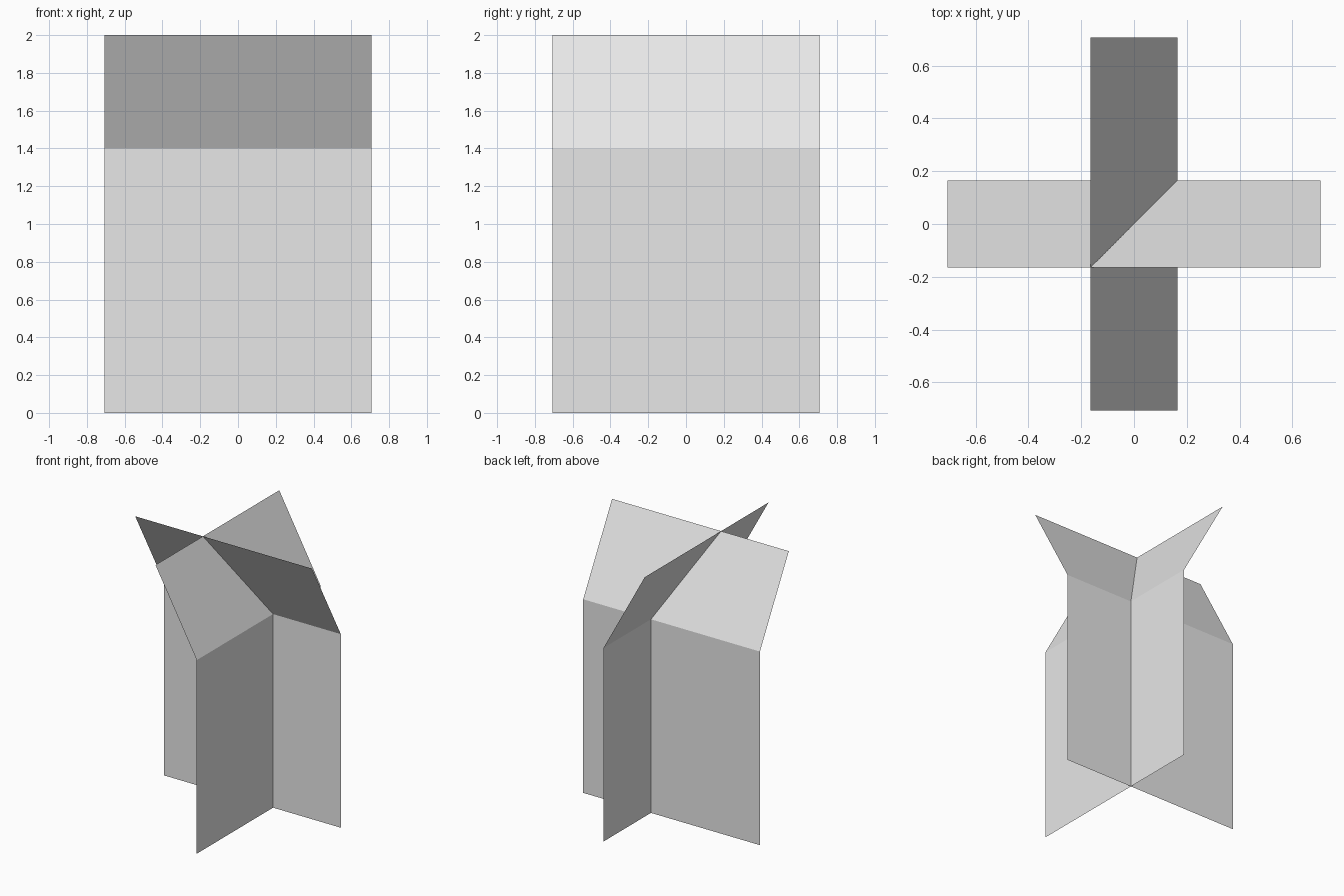
import bpy
import bmesh
from math import radians
from mathutils import Matrix

default_cube = bpy.data.objects.get("Cube")
if default_cube:
    bpy.data.objects.remove(default_cube, do_unlink=True)

HALF_WIDTH = 0.707
LEAN = 0.165

grey = bpy.data.materials.new("plain grey")
grey.use_nodes = True
colour = (0.8, 0.8, 0.8, 1)
grey.diffuse_color = colour
grey.node_tree.nodes["Principled BSDF"].inputs["Base Color"].default_value = colour


def bent_panel(name, turn):
    """Thin upright sheet whose top folds over, turned about z."""
    profile = [(LEAN, 0), (LEAN, 1.4), (-LEAN, 2)]
    bm = bmesh.new()
    rows = [[bm.verts.new((x, y, z)) for x in (-HALF_WIDTH, HALF_WIDTH)]
            for y, z in profile]
    for low, high in zip(rows, rows[1:]):
        bm.faces.new((low[0], low[1], high[1], high[0]))
    bm.transform(Matrix.Rotation(radians(turn), 4, "Z"))
    mesh = bpy.data.meshes.new(name)
    bm.to_mesh(mesh)
    bm.free()
    mesh.materials.append(grey)
    panel = bpy.data.objects.new(name, mesh)
    bpy.context.collection.objects.link(panel)


# Two crossing sheets: one folds to the front, the other to the right
bent_panel("wide_panel", 0)
# Turning by -90 puts the foot at +x and the folded edge at -x
bent_panel("deep_panel", -90)
